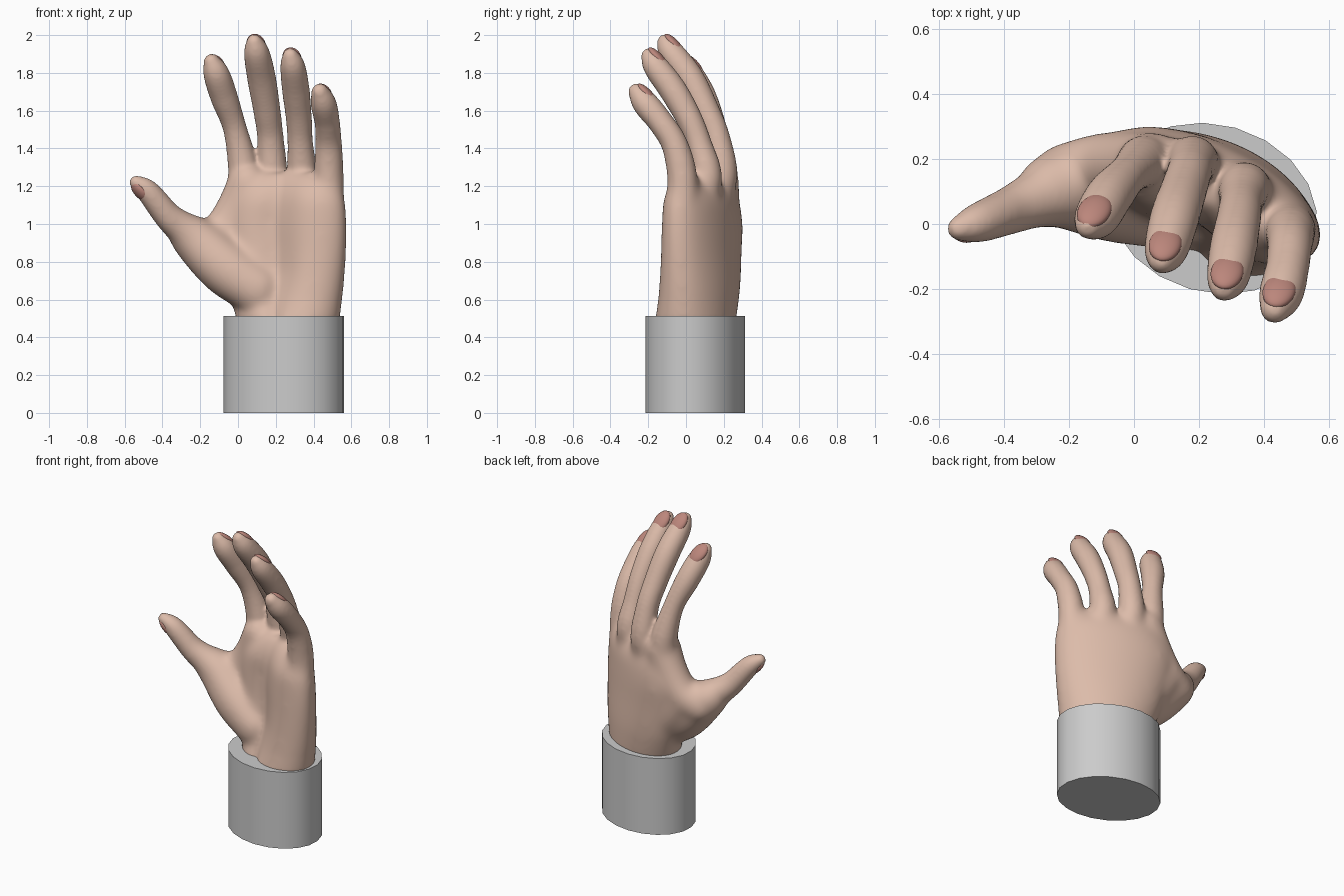
import bpy, bmesh, math
from mathutils import Vector, Matrix

if "Cube" in bpy.data.objects:
    bpy.data.objects.remove(bpy.data.objects["Cube"])


def material(name, rgb):
    m = bpy.data.materials.new(name)
    m.diffuse_color = (*rgb, 1)
    m.use_nodes = True
    m.node_tree.nodes["Principled BSDF"].inputs["Base Color"].default_value = m.diffuse_color
    return m


def add_object(name, bm, mat=None):
    mesh = bpy.data.meshes.new(name)
    bm.to_mesh(mesh)
    bm.free()
    ob = bpy.data.objects.new(name, mesh)
    bpy.context.collection.objects.link(ob)
    if mat:
        mesh.materials.append(mat)
    return ob


def spline(pts, steps):
    """Catmull-Rom through tuples of any length."""
    p = [Vector(q) for q in pts]
    p = [2 * p[0] - p[1]] + p + [2 * p[-1] - p[-2]]
    out = []
    for i in range(1, len(p) - 2):
        a, b, c, d = p[i - 1:i + 3]
        for k in range(steps):
            t = k / steps
            out.append(0.5 * (2 * b + (c - a) * t + (2 * a - 5 * b + 4 * c - d) * t * t
                              + (3 * b - a - 3 * c + d) * t ** 3))
    return out + [p[-2]]


skin = material("skin", (0.72, 0.50, 0.40))
nail_mat = material("nail", (0.50, 0.24, 0.20))

# digit centre lines: x, y, z, radius
digits = {
    "thumb": [(.10, .06, .655, .14), (-.06, .09, .765, .15), (-.21, .11, .905, .128),
              (-.29, .08, .975, .093), (-.373, .045, 1.045, .075),
              (-.475, .005, 1.17, .062), (-.538, -.014, 1.22, .038)],
    "index": [(.03, .16, 1.10, .10), (.032, .19, 1.27, .086), (-.015, .155, 1.50, .064),
              (-.073, .09, 1.67, .073), (-.113, .025, 1.79, .07), (-.14, -.005, 1.86, .042)],
    "middle": [(.17, .14, 1.10, .09), (.18, .19, 1.25, .085), (.172, .165, 1.45, .071),
               (.153, .105, 1.60, .073), (.125, .02, 1.77, .077), (.10, -.073, 1.90, .069),
               (.086, -.112, 1.963, .042)],
    "ring": [(.34, .06, 1.10, .09), (.34, .11, 1.24, .085), (.33, .07, 1.42, .069),
             (.322, .015, 1.56, .07), (.306, -.07, 1.71, .074), (.29, -.158, 1.83, .067),
             (.277, -.197, 1.89, .042)],
    "little": [(.477, -.02, 1.08, .09), (.48, -.02, 1.25, .082), (.48, -.06, 1.42, .071),
               (.472, -.135, 1.54, .068), (.453, -.213, 1.635, .069), (.433, -.262, 1.70, .045)],
}
# webbing from index knuckle to the thumb root, and the back of the thumb root
webs = [[(.055, .17, 1.21, .115), (-.02, .18, 1.07, .105), (-.10, .175, .95, .107),
         (-.20, .14, .89, .115)],
        [(-.11, .165, .93, .115), (0, .145, .78, .13), (.10, .10, .655, .14)]]

# palm: tilted elliptical sections (z, cx, cy, a, b), hollow on the front
bm = bmesh.new()
sections = spline([(.49, .265, .05, .285, .195), (.65, .255, .07, .325, .185),
                   (.85, .245, .08, .355, .17), (1.0, .235, .085, .37, .163),
                   (1.12, .245, .08, .35, .152), (1.19, .248, .08, .325, .122),
                   (1.24, .25, .08, .29, .08), (1.27, .25, .08, .25, .04)], 5)
N = 64
tilt = math.radians(-25)
rings = []
for z, cx, cy, a, b in sections:
    ring = []
    hollow = 0.36 * min(1, (z - .4) / .35)
    for i in range(N):
        t = 2 * math.pi * i / N
        u, v = math.cos(t), math.sin(t)
        if v < 0:
            v *= (1 - hollow * math.exp(-((u - .05) / .38) ** 2)
                  - .12 * math.exp(-((u + .02) / .12) ** 2))
        px, py = a * u, b * v
        ring.append(bm.verts.new((cx + px * math.cos(tilt) - py * math.sin(tilt),
                                  cy + px * math.sin(tilt) + py * math.cos(tilt), z)))
    rings.append(ring)
for r0, r1 in zip(rings, rings[1:]):
    for i in range(N):
        j = (i + 1) % N
        bm.faces.new((r0[i], r0[j], r1[j], r1[i]))
bm.faces.new(rings[0][::-1])
bm.faces.new(rings[-1])

# thumb, fingers and webs: chains of spheres fused with the palm
for path in list(digits.values()) + webs:
    for x, y, z, r in spline(path, 8):
        bmesh.ops.create_icosphere(bm, subdivisions=3, radius=r,
                                   matrix=Matrix.Translation((x, y, z)))
hand = add_object("hand", bm, skin)
remesh = hand.modifiers.new("fuse", 'REMESH')
remesh.mode = 'VOXEL'
remesh.voxel_size = 0.01
remesh.use_smooth_shade = True
fused = bpy.data.meshes.new_from_object(
    hand.evaluated_get(bpy.context.evaluated_depsgraph_get()))
hand.modifiers.clear()
hand.data = fused

# soften everything lightly and the palm strongly
group = hand.vertex_groups.new(name="palm")
for v in fused.vertices:
    x, y, z = v.co
    w = min(1, max(0, (1.33 - z) / .14)) * min(1, max(0, (x + .36) / .14))
    w *= min(1, max(0, (z - .52) / .08))
    if w > 0:
        group.add([v.index], w, 'REPLACE')
for name, vg, count in (("soften", "", 12), ("soften_palm", "palm", 90)):
    s = hand.modifiers.new(name, 'SMOOTH')
    s.factor = 0.5
    s.iterations = count
    s.vertex_group = vg

# nails: flattened ellipsoids set into the digit tips
for name, path in digits.items():
    p0, p1 = Vector(path[-2]), Vector(path[-1])
    p = p0.lerp(p1, 0.4)
    n = Vector((-.6, -.5, -.6) if name == "thumb" else (.05, .72, .69)).normalized()
    axis = (p1 - p0).to_3d()
    axis = (axis - n * axis.dot(n)).normalized()
    side = axis.cross(n)
    rot = Matrix((side, axis, n)).transposed().to_4x4()
    size = 0.85 if name == "thumb" else 1.0
    bm = bmesh.new()
    bmesh.ops.create_uvsphere(bm, u_segments=32, v_segments=16, radius=1,
                              matrix=Matrix.Translation(p.to_3d() + n * (p[3] - .021)) @ rot
                              @ Matrix.Diagonal((.05 * size, .074 * size, .026, 1)))
    for f in bm.faces:
        f.smooth = True
    add_object(name + "_nail", bm, nail_mat)

# wrist cuff: tilted oval cylinder
bpy.ops.mesh.primitive_cylinder_add(vertices=20, radius=1, depth=.512, location=(.242, .048, .256))
cuff = bpy.context.object
cuff.name = "wrist_cuff"
cuff.scale = (.3255, .258, 1)
cuff.rotation_euler.z = math.radians(-15.7)
bpy.ops.object.transform_apply(location=False, rotation=True, scale=True)
bpy.ops.object.shade_smooth_by_angle(angle=math.radians(40))
